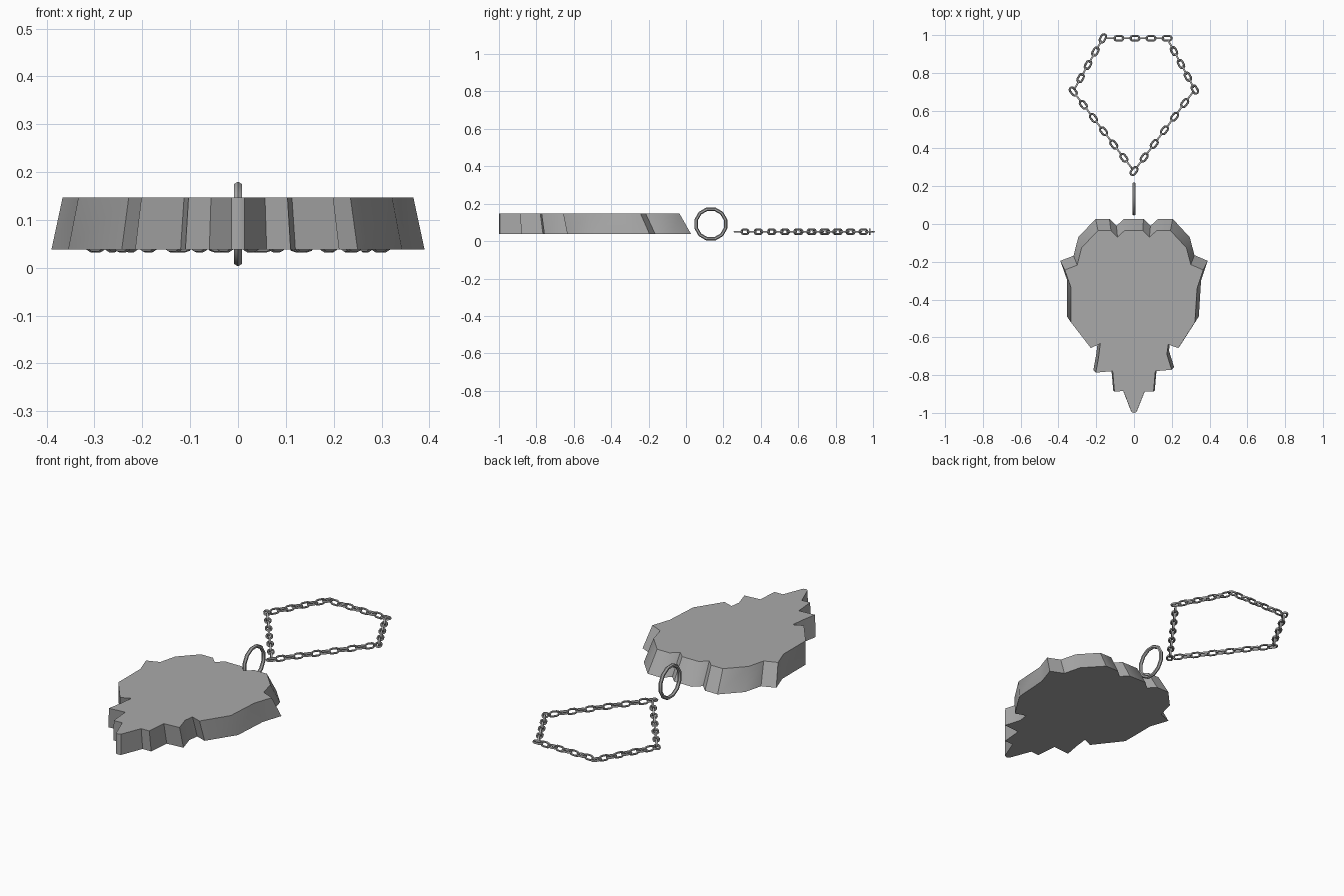
import bpy, bmesh, math
from mathutils import Vector, Matrix

cube = bpy.data.objects.get("Cube")
if cube:
    bpy.data.objects.remove(cube, do_unlink=True)


def make_material(name, rgb):
    mat = bpy.data.materials.new(name)
    mat.use_nodes = True
    mat.diffuse_color = (*rgb, 1)
    mat.node_tree.nodes["Principled BSDF"].inputs["Base Color"].default_value = (*rgb, 1)
    return mat


metal = make_material("grey metal", (0.4, 0.4, 0.4))


def finish(bm, name, angle):
    bmesh.ops.recalc_face_normals(bm, faces=bm.faces[:])
    mesh = bpy.data.meshes.new(name)
    bm.to_mesh(mesh)
    bm.free()
    mesh.materials.append(metal)
    obj = bpy.data.objects.new(name, mesh)
    bpy.context.collection.objects.link(obj)
    bpy.ops.object.select_all(action="DESELECT")
    obj.select_set(True)
    bpy.context.view_layer.objects.active = obj
    bpy.ops.object.shade_smooth_by_angle(angle=math.radians(angle))
    return obj


def add_tube_loop(bm, path, normal, radius, sides):
    """Sweep a round section along a closed flat path."""
    rings = []
    n = len(path)
    for i, p in enumerate(path):
        tangent = (path[(i + 1) % n] - path[i - 1]).normalized()
        out = tangent.cross(normal)
        rings.append([bm.verts.new(p + radius * (math.cos(a) * out + math.sin(a) * normal))
                      for a in (math.tau * k / sides for k in range(sides))])
    for i in range(n):
        a, b = rings[i], rings[(i + 1) % n]
        for k in range(sides):
            m = (k + 1) % sides
            bm.faces.new((a[k], a[m], b[m], b[k]))


# Leaf pendant: jagged outline, tapered towards its tip
left = [(-0.053, 0.027), (-0.093, -0.01), (-0.13, 0.027), (-0.203, 0.027), (-0.295, -0.07),
        (-0.32, -0.168), (-0.39, -0.195), (-0.355, -0.295), (-0.355, -0.49), (-0.243, -0.635),
        (-0.19, -0.61), (-0.2, -0.69), (-0.215, -0.773), (-0.12, -0.765), (-0.11, -0.88),
        (-0.06, -0.877), (-0.014, -0.995)]
right = [(0.014, -0.995), (0.06, -0.88), (0.11, -0.88), (0.12, -0.765), (0.212, -0.757),
         (0.185, -0.67), (0.193, -0.615), (0.25, -0.635), (0.343, -0.49), (0.355, -0.3),
         (0.39, -0.195), (0.32, -0.165), (0.295, -0.07), (0.205, 0.027), (0.128, 0.027),
         (0.087, -0.01), (0.05, 0.027)]
outline = left + [(0, -1)] + right
taper = 0.94
bm = bmesh.new()
low = [bm.verts.new((x, y, 0.038)) for x, y in outline]
high = [bm.verts.new((x * taper, (y + 1) * taper - 1, 0.147)) for x, y in outline]
bm.faces.new(low)
bm.faces.new(high)
for i in range(len(outline)):
    j = (i + 1) % len(outline)
    bm.faces.new((low[i], low[j], high[j], high[i]))
finish(bm, "leaf_pendant", 40)

# Upright jump ring
bm = bmesh.new()
centre = Vector((0, 0.133, 0.0915))
circle = [centre + 0.082 * Vector((0, math.cos(a), math.sin(a)))
          for a in (math.tau * (i + 0.5) / 12 for i in range(12))]
add_tube_loop(bm, circle, Vector((1, 0, 0)), 0.0095, 6)
finish(bm, "jump_ring", 40)

# Chain laid out as a closed five-cornered loop
corners = [Vector(c) for c in ((0, 0.28, 0.05), (0.322, 0.712, 0.05), (0.175, 0.983, 0.05),
                               (-0.165, 0.983, 0.05), (-0.322, 0.702, 0.05))]
sides = list(zip(corners, corners[1:] + corners[:1], (6, 4, 4, 4, 6)))
LINK_LENGTH, LINK_WIDTH, WIRE = 0.058, 0.036, 0.0055


def add_link(bm, centre, along, normal):
    across = normal.cross(along)
    r = LINK_WIDTH / 2 - WIRE
    straight = LINK_LENGTH / 2 - WIRE - r
    path = []
    for end in (0, 1):
        for k in range(6):
            a = math.pi * (k / 5 - 0.5 + end)
            shift = straight if end == 0 else -straight
            path.append(centre + (shift + r * math.cos(a)) * along + r * math.sin(a) * across)
    add_tube_loop(bm, path, normal, WIRE, 6)


bm = bmesh.new()
up = Vector((0, 0, 1))
for start, stop, count in sides:
    along = (stop - start).normalized()
    for i in range(count * 2):
        spot = start.lerp(stop, i / (count * 2))
        # Links alternate between lying flat and standing on edge
        normal = up if i % 2 == 0 else up.cross(along)
        add_link(bm, spot, along, normal)
finish(bm, "chain", 60)
